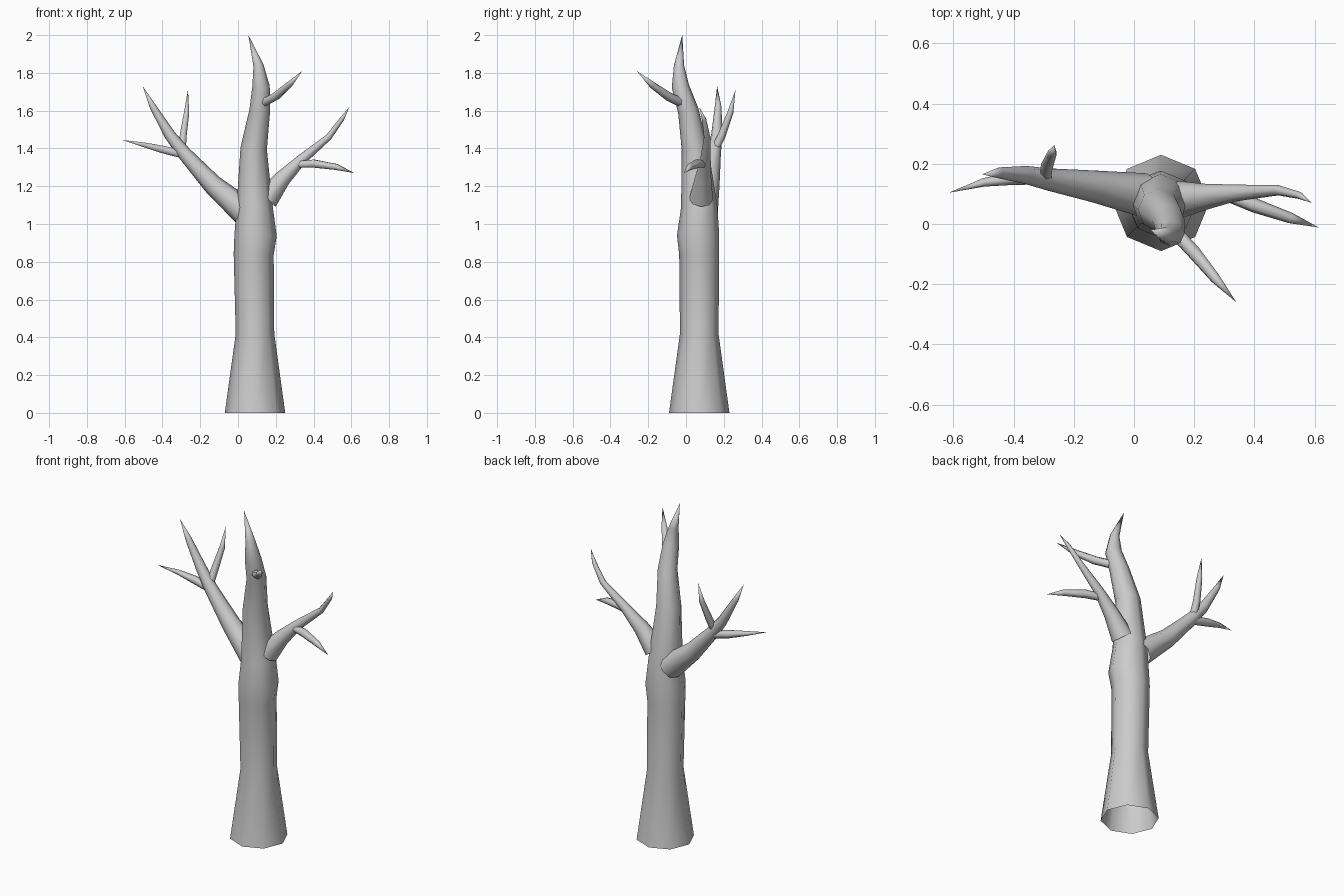
import bpy, bmesh, math
from mathutils import Vector

if "Cube" in bpy.data.objects:
    bpy.data.objects.remove(bpy.data.objects["Cube"])


def limb(name, path, sides=8):
    """Tapered tube through (x, y, z, radius) points, ending in a pointed tip."""
    pts = [Vector(p[:3]) for p in path]
    bm = bmesh.new()
    rings = []
    tangent = (pts[1] - pts[0]).normalized()
    side = Vector((0, 1, 0))
    for i, p in enumerate(path[:-1]):
        ahead = (pts[i + 1] - pts[i]).normalized()
        back = (pts[i] - pts[i - 1]).normalized() if i else ahead
        tangent = (ahead + back).normalized()
        side = (side - tangent * side.dot(tangent)).normalized()
        other = tangent.cross(side)
        ring = []
        for k in range(sides):
            a = 2 * math.pi * k / sides
            ring.append(bm.verts.new(pts[i] + p[3] * (side * math.cos(a) + other * math.sin(a))))
        rings.append(ring)
    for lo, hi in zip(rings, rings[1:]):
        for k in range(sides):
            n = (k + 1) % sides
            bm.faces.new((lo[k], lo[n], hi[n], hi[k]))
    tip = bm.verts.new(pts[-1])
    for k in range(sides):
        bm.faces.new((rings[-1][k], rings[-1][(k + 1) % sides], tip))
    bmesh.ops.recalc_face_normals(bm, faces=bm.faces)
    for f in bm.faces:
        f.smooth = True
    mesh = bpy.data.meshes.new(name)
    bm.to_mesh(mesh)
    bm.free()
    obj = bpy.data.objects.new(name, mesh)
    bpy.context.collection.objects.link(obj)
    return obj


# Trunk, open at the bottom
limb("trunk", [(.09, .07, 0, .16), (.09, .07, .42, .102), (.083, .07, .84, .106),
               (.093, .064, .94, .112), (.088, .07, 1.09, .096), (.083, .047, 1.4, .070),
               (.115, .012, 1.60, .055), (.122, -.03, 1.73, .046),
               (.108, -.037, 1.84, .027), (.055, -.02, 2.0, 0)])

# Left branch and its two twigs
limb("left_branch", [(.035, .095, 1.065, .074), (-.135, .125, 1.21, .053),
                     (-.285, .148, 1.375, .037), (-.36, .163, 1.47, .030),
                     (-.45, .17, 1.62, .018), (-.505, .165, 1.73, 0)])
limb("left_up_twig", [(-.295, .155, 1.40, .022), (-.29, .19, 1.47, .021),
                      (-.272, .235, 1.59, .016), (-.265, .262, 1.71, 0)], 6)
limb("left_out_twig", [(-.30, .155, 1.37, .024), (-.40, .153, 1.395, .023),
                       (-.50, .138, 1.42, .014), (-.615, .104, 1.445, 0)], 6)

# Right branch and its twig
limb("right_branch", [(.15, .08, 1.13, .063), (.235, .09, 1.24, .044),
                      (.335, .103, 1.34, .028), (.48, .112, 1.46, .017),
                      (.55, .095, 1.555, .012), (.59, .07, 1.62, 0)])
limb("right_twig", [(.31, .095, 1.315, .020), (.40, .062, 1.32, .024),
                    (.52, .02, 1.302, .018), (.615, -.012, 1.27, 0)], 6)

# Twig near the top
limb("top_twig", [(.13, -.02, 1.64, .024), (.20, -.095, 1.676, .024),
                  (.27, -.18, 1.737, .018), (.34, -.26, 1.81, 0)], 6)
